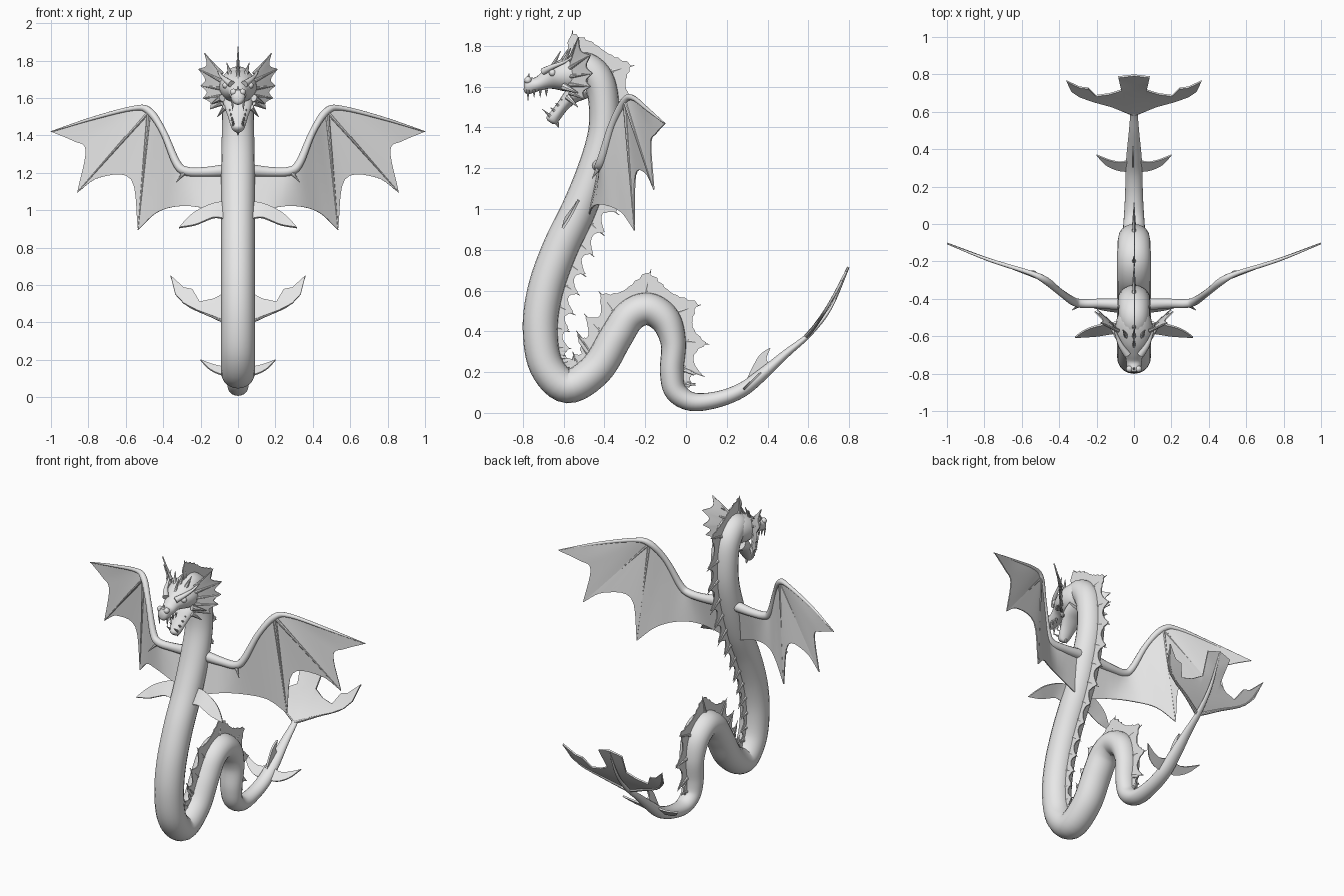
import bpy, bmesh, math
from mathutils import Vector as V

cube = bpy.data.objects.get("Cube")
if cube:
    bpy.data.objects.remove(cube, do_unlink=True)

grey = bpy.data.materials.new("stone grey")
grey.use_nodes = True
grey.diffuse_color = (0.8, 0.8, 0.8, 1)
grey.node_tree.nodes["Principled BSDF"].inputs["Base Color"].default_value = (0.8, 0.8, 0.8, 1)
X, Y = V((1, 0, 0)), V((0, 1, 0))
parts = []


def finish(bm, name, mirror=False):
    bmesh.ops.recalc_face_normals(bm, faces=bm.faces)
    mesh = bpy.data.meshes.new(name)
    bm.to_mesh(mesh)
    bm.free()
    mesh.materials.append(grey)
    ob = bpy.data.objects.new(name, mesh)
    bpy.context.collection.objects.link(ob)
    if mirror:
        ob.modifiers.new("mirror", "MIRROR").use_axis[0] = True
    parts.append(ob)


def curve(points, steps):
    """Smooth curve through points of any dimension."""
    p = [V(q) for q in points]
    p = [p[0] * 2 - p[1]] + p + [p[-1] * 2 - p[-2]]
    out = []
    for a, b, c, d in zip(p, p[1:], p[2:], p[3:]):
        for k in range(steps):
            t = k / steps
            out.append((b * 2 + (c - a) * t + (a * 2 - b * 5 + c * 4 - d) * t * t
                        + (b * 3 - a - c * 3 + d) * t ** 3) / 2)
    return out + [p[-2]]


def tube(bm, pts, sizes, ref=X, sides=20):
    """Loft of elliptical rings; sizes are (half width along ref, half height)."""
    rings = []
    for i, p in enumerate(pts):
        t = (pts[min(i + 1, len(pts) - 1)] - pts[max(i - 1, 0)]).normalized()
        v = t.cross(ref).normalized()
        u = v.cross(t)
        w, h = sizes[i]
        angles = [math.tau * k / sides for k in range(sides)]
        rings.append([bm.verts.new(p + u * w * math.cos(a) + v * h * math.sin(a)) for a in angles])
    for r, s in zip(rings, rings[1:]):
        for k in range(sides):
            j = (k + 1) % sides
            bm.faces.new((r[k], r[j], s[j], s[k]))
    bm.faces.new(rings[0])
    bm.faces.new(rings[-1])


def profile_tube(bm, stations, steps):
    """Tube in the middle plane from stations of (y, z, half width, half height)."""
    c = curve([(s[0], s[1], 0) for s in stations], steps)
    d = curve([(s[2], s[3], 0) for s in stations], steps)
    pts = [V((0, q.x, q.y)) for q in c]
    sizes = [(max(q.x, 0.002), max(q.y, 0.002)) for q in d]
    tube(bm, pts, sizes)
    return pts, sizes


def spike(bm, base, tip, r, sides=8):
    base, tip = V(base), V(tip)
    ref = Y if abs((tip - base).normalized().x) > 0.7 else X
    tube(bm, [base, tip], [(r, r), (r * 0.12, r * 0.12)], ref, sides)


def ball(bm, at, r):
    made = bmesh.ops.create_uvsphere(bm, u_segments=12, v_segments=8, radius=r)["verts"]
    bmesh.ops.translate(bm, verts=made, vec=at)


def sheet(bm, a, b, rows=4, thick=0.006, shape=None):
    """Thin skin ruled between two equally long edges."""
    part = bmesh.new()
    grid = []
    for p, q in zip(a, b):
        line = [V(p).lerp(V(q), k / rows) for k in range(rows + 1)]
        grid.append([part.verts.new(shape(v) if shape else v) for v in line])
    for r, s in zip(grid, grid[1:]):
        for k in range(rows):
            part.faces.new((r[k], r[k + 1], s[k + 1], s[k]))
    bmesh.ops.remove_doubles(part, verts=part.verts, dist=0.0005)
    bmesh.ops.recalc_face_normals(part, faces=part.faces)
    bmesh.ops.solidify(part, geom=part.faces[:], thickness=thick)
    temp = bpy.data.meshes.new("temp")
    part.to_mesh(temp)
    part.free()
    bm.from_mesh(temp)
    bpy.data.meshes.remove(temp)


# Serpent body, from the nape to the tail tip
bm = bmesh.new()
body, radii = profile_tube(bm, [
    (-.57, 1.67, .07, .07), (-.50, 1.69, .08, .08), (-.435, 1.64, .085, .078), (-.405, 1.54, .086, .075),
    (-.405, 1.38, .087, .075), (-.45, 1.2, .09, .08), (-.525, 1.0, .09, .086), (-.62, .8, .09, .088),
    (-.69, .6, .09, .088), (-.715, .41, .09, .086), (-.685, .23, .09, .084), (-.58, .13, .09, .083),
    (-.44, .215, .09, .083), (-.345, .37, .09, .082), (-.275, .475, .09, .08), (-.185, .51, .09, .08),
    (-.1, .455, .088, .075), (-.062, .34, .08, .062), (-.07, .2, .07, .058), (-.05, .105, .062, .054),
    (.03, .055, .055, .046), (.15, .065, .048, .04), (.27, .11, .045, .036), (.37, .185, .04, .03),
    (.49, .29, .028, .02), (.61, .39, .018, .012), (.71, .515, .012, .007), (.80, .713, .004, .002)], 6)
finish(bm, "body")

# Spined ridge that follows the back down to the last bend
skin, spines = bmesh.new(), bmesh.new()
low, high = [], []
travel, gap, next_spine = 0, 0.115, 0.02
last = 19 * 6 + 2
for i in range(2, last):
    p = body[i]
    t = (body[i + 1] - body[i - 1]).normalized()
    n = V((0, -t.z, t.y))
    r = radii[i][1]
    bottom = -0.72 < p.y < -0.45 and p.z < 0.45
    tall = 0.055 if bottom else 0.075 if p.y < -0.5 and p.z < 1.2 else 0.1
    tall *= min(1, (last - i) / 14 + 0.25)
    pieces = 4
    for k in range(pieces):
        c = p.lerp(body[i + 1], k / pieces)
        f = ((travel - 0.02) / gap) % 1
        h = tall * (0.4 + 0.6 * abs(2 * f - 1) ** 2)
        low.append(c + n * r * 0.85)
        high.append(c + n * (r + h) + t * h * 0.35)
        if travel >= next_spine:
            spike(spines, c + n * r * 0.85, c + n * (r + tall * 1.1) + t * tall * 0.4, 0.011)
            next_spine += gap
        travel += (body[i + 1] - p).length / pieces
sheet(skin, low, high, 2)
finish(skin, "back_ridge")
finish(spines, "ridge_spines")

# Skull with snout, and the open lower jaw
bm = bmesh.new()
profile_tube(bm, [(-.795, 1.605, .02, .02), (-.78, 1.605, .036, .042), (-.73, 1.612, .042, .034),
                  (-.68, 1.635, .055, .048), (-.63, 1.65, .085, .07), (-.57, 1.66, .1, .088),
                  (-.5, 1.67, .09, .09), (-.44, 1.66, .06, .06)], 4)
finish(bm, "skull")
bm = bmesh.new()
profile_tube(bm, [(-.5, 1.59, .08, .05), (-.56, 1.555, .075, .04), (-.605, 1.505, .055, .03),
                  (-.64, 1.46, .042, .03), (-.66, 1.435, .03, .03), (-.667, 1.425, .012, .015)], 4)
spike(bm, (0, -.64, 1.44), (0, -.625, 1.40), .016)
finish(bm, "lower_jaw")

# Eyes, nostrils, brows, horns and teeth
bm = bmesh.new()
ball(bm, (.066, -.655, 1.668), .017)
finish(bm, "eyes", True)
bm = bmesh.new()
ball(bm, (.024, -.775, 1.632), .018)
finish(bm, "nostrils", True)
bm = bmesh.new()
brow = curve([(.035, -.70, 1.675), (.07, -.65, 1.70), (.095, -.59, 1.725), (.115, -.53, 1.77)], 4)
tube(bm, brow, [(.02 * (1 - k / 13), .018 * (1 - k / 13)) for k in range(len(brow))], X, 10)
spike(bm, (.085, -.6, 1.6), (.14, -.53, 1.57), .02)
spike(bm, (.07, -.58, 1.55), (.11, -.53, 1.5), .016)
spike(bm, (.04, -.6, 1.72), (.06, -.565, 1.79), .014)
finish(bm, "brows_and_horns", True)
bm = bmesh.new()
for y, size in ((-.775, .04), (-.745, .022), (-.715, .022), (-.685, .018)):
    spike(bm, (.03, y, 1.585), (.028, y, 1.57 - size), .008)
for k, size in enumerate((.05, .028, .024, .02)):
    y, z = -.665 + .022 * k, 1.455 + .024 * k
    spike(bm, (.026 + .006 * k, y, z), (.026 + .006 * k, y - size * .8, z + size * .7), .008)
finish(bm, "teeth", True)
bm = bmesh.new()
spike(bm, (0, -.775, 1.63), (0, -.77, 1.665), .012)
for y, z in ((-.66, 1.69), (-.61, 1.72)):
    spike(bm, (0, y, z), (0, y + .045, z + .085), .013)
finish(bm, "crown_spines")

# Ear frills: scalloped fans held by ribs
bm = bmesh.new()
tips = [V(p) for p in ((.18, -.53, 1.84), (.212, -.47, 1.755), (.2, -.46, 1.665),
                       (.188, -.47, 1.60), (.15, -.5, 1.54))]
roots = [V((.085, -.57, 1.73 - .04 * k)) for k in range(len(tips))]
edge, base = [], []
for i in range(len(tips) - 1):
    middle, inner = (tips[i] + tips[i + 1]) / 2, (roots[i] + roots[i + 1]) / 2
    arc = curve([tips[i], middle.lerp(inner, 0.25), tips[i + 1]], 4)
    edge += arc
    base += [roots[i].lerp(roots[i + 1], k / (len(arc) - 1)) for k in range(len(arc))]
sheet(bm, base, edge, 2)
for a, b in zip(roots, tips):
    spike(bm, a, b, .011)
finish(bm, "ear_frills", True)

# Wings: arm bone, finger bones and three skin bays
shoulder, elbow, wrist = (.05, -.43, 1.215), (.28, -.425, 1.21), (.475, -.3, 1.53)
tip, outer, inner = (1.0, -.105, 1.42), (.86, -.16, 1.095), (.535, -.255, .895)
lead = [shoulder, (.18, -.425, 1.205), elbow, (.33, -.41, 1.255), (.40, -.36, 1.42), wrist,
        (.56, -.26, 1.545), (.78, -.19, 1.49), tip]
bm = bmesh.new()
arm = curve(lead, 5)
thin = curve([(w, 0) for w in (.034, .026, .024, .022, .018, .02, .013, .009, .003)], 5)
tube(bm, arm, [(w.x, w.x) for w in thin], Y, 12)
spike(bm, wrist, outer, .011)
spike(bm, wrist, inner, .012)
spike(bm, elbow, (.33, -.46, 1.15), .014)
finish(bm, "wing_bones", True)

bm = bmesh.new()
trailing = curve([(.05, -.48, .97), (.2, -.455, 1.015), (.33, -.40, 1.02), (.44, -.32, .985), inner], 5)
front = [arm[round(k * 25 / (len(trailing) - 1))] for k in range(len(trailing))]
sheet(bm, front, trailing, 5)
bay = curve([inner, (.572, -.25, 1.165), (.74, -.2, 1.175), outer], 5)
sheet(bm, [wrist] * len(bay), bay, 5)
bay = curve([outer, (.815, -.175, 1.32), (.88, -.15, 1.37), tip], 5)
sheet(bm, arm[25:41], bay, 5)
finish(bm, "wing_skin", True)

# Side fins on the neck and near the tail
bm = bmesh.new()
up = curve([(.05, -.53, 1.05), (.13, -.535, 1.04), (.22, -.555, 1.0), (.275, -.58, .955), (.315, -.61, .91)], 4)
down = curve([(.05, -.585, .95), (.12, -.59, .965), (.18, -.60, .945), (.23, -.605, .925), (.315, -.61, .91)], 4)
sheet(bm, up, down, 2, .012)
finish(bm, "neck_fins", True)
bm = bmesh.new()
up = curve([(.01, .285, .115), (.08, .29, .115), (.15, .32, .145), (.2, .372, .195)], 4)
down = curve([(.01, .35, .175), (.07, .335, .16), (.13, .345, .17), (.2, .372, .195)], 4)
sheet(bm, up, down, 2, .01)
finish(bm, "tail_fins", True)

# Upright fin on the tail
bm = bmesh.new()
up = curve([(0, .28, .13), (0, .345, .26), (0, .38, .3), (0, .415, .32)], 4)
down = curve([(0, .46, .26), (0, .42, .24), (0, .395, .265), (0, .415, .32)], 4)
sheet(bm, up, down, 2, .012)
finish(bm, "tail_dorsal_fin")

# Tail fluke, bent up along the tail
def bend(p):
    d = p.y - .58
    return V((p.x, p.y, .365 + d + 2.65 * d * d))


bm = bmesh.new()
out = [(0, .58), (.02, .595), (.05, .61), (.13, .635), (.22, .66), (.29, .685), (.335, .715), (.36, .768)]
inn = [(0, .8), (.085, .79), (.068, .72), (.13, .70), (.205, .69), (.245, .73), (.29, .735), (.36, .768)]
sheet(bm, [(*p, 0) for p in out], [(*p, 0) for p in inn], 5, .01, bend)
finish(bm, "tail_fluke", True)
bm = bmesh.new()
rib = [bend(V(p)) for p in curve([(.005, .59, 0), (.13, .637, 0), (.29, .69, 0), (.36, .768, 0)], 4)]
tube(bm, rib, [(.012 * (1 - k / 14), .012 * (1 - k / 14)) for k in range(len(rib))], Y, 8)
finish(bm, "fluke_ribs", True)

# Smooth shading with crisp edges
bpy.ops.object.select_all(action="DESELECT")
for ob in parts:
    ob.select_set(True)
bpy.context.view_layer.objects.active = parts[0]
bpy.ops.object.shade_smooth_by_angle(angle=math.radians(40))
